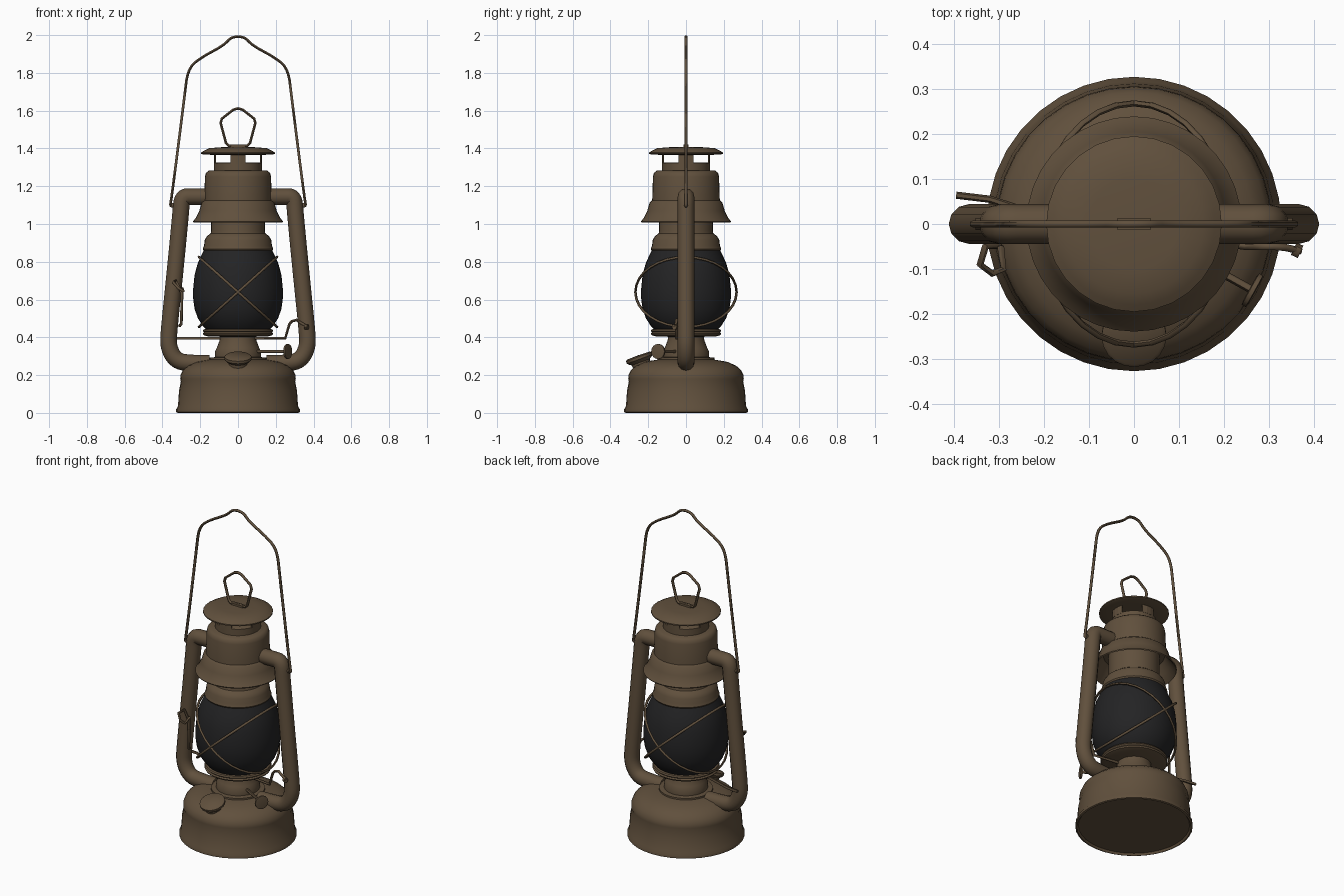
import bpy, bmesh, math
from mathutils import Vector, Matrix


def material(name, rgb):
    m = bpy.data.materials.new(name)
    m.diffuse_color = (*rgb, 1)
    return m


BROWN = material("aged_brown_metal", (0.118, 0.080, 0.046))
DARK = material("dark_glass", (0.017, 0.017, 0.018))


def finish(ob, mat, angle=40):
    ob.data.materials.clear()
    ob.data.materials.append(mat)
    bpy.ops.object.select_all(action='DESELECT')
    ob.select_set(True)
    bpy.context.view_layer.objects.active = ob
    bpy.ops.object.shade_smooth_by_angle(angle=math.radians(angle))
    return ob


def revolve(name, profile, mat=BROWN, steps=36, angle=40):
    """Spin an (r, z) profile around the z axis."""
    bm = bmesh.new()
    vs = [bm.verts.new((r, 0, z)) for r, z in profile]
    es = [bm.edges.new(p) for p in zip(vs, vs[1:])]
    bmesh.ops.spin(bm, geom=vs + es, cent=(0, 0, 0), axis=(0, 0, 1),
                   angle=2 * math.pi, steps=steps)
    bmesh.ops.remove_doubles(bm, verts=bm.verts, dist=1e-4)
    bmesh.ops.recalc_face_normals(bm, faces=bm.faces)
    me = bpy.data.meshes.new(name)
    bm.to_mesh(me)
    bm.free()
    ob = bpy.data.objects.new(name, me)
    bpy.context.collection.objects.link(ob)
    return finish(ob, mat, angle)


def wire(name, pts, radius, closed=False, smooth=True, sides=1):
    """Round rod along control points, turned into a mesh."""
    cu = bpy.data.curves.new(name, 'CURVE')
    cu.dimensions = '3D'
    cu.bevel_depth = radius
    cu.bevel_resolution = sides
    cu.use_fill_caps = True
    sp = cu.splines.new('NURBS' if smooth else 'POLY')
    sp.points.add(len(pts) - 1)
    for p, co in zip(sp.points, pts):
        p.co = (*co, 1)
    sp.use_cyclic_u = closed
    if smooth:
        sp.order_u = 3
        sp.use_endpoint_u = not closed
        sp.resolution_u = 4
    ob = bpy.data.objects.new(name, cu)
    bpy.context.collection.objects.link(ob)
    bpy.ops.object.select_all(action='DESELECT')
    ob.select_set(True)
    bpy.context.view_layer.objects.active = ob
    bpy.ops.object.convert(target='MESH')
    return finish(bpy.context.view_layer.objects.active, BROWN, 60)


def box(name, size, loc, rot_z=0):
    bm = bmesh.new()
    bmesh.ops.create_cube(bm, size=1, matrix=Matrix.Translation(loc)
                          @ Matrix.Rotation(rot_z, 4, 'Z') @ Matrix.Diagonal((*size, 1)))
    me = bpy.data.meshes.new(name)
    bm.to_mesh(me)
    bm.free()
    ob = bpy.data.objects.new(name, me)
    bpy.context.collection.objects.link(ob)
    return finish(ob, BROWN)


# fuel tank and burner
revolve("fuel_tank", [(0, 0.012), (0.31, 0.012), (0.318, 0), (0.327, 0.004), (0.327, 0.02),
                      (0.318, 0.035), (0.312, 0.12), (0.303, 0.165), (0.306, 0.18),
                      (0.304, 0.2), (0.293, 0.225), (0.265, 0.25), (0.22, 0.27),
                      (0.15, 0.282), (0, 0.285)])
revolve("burner", [(0.15, 0.275), (0.15, 0.292), (0.122, 0.295), (0.122, 0.325), (0.112, 0.345),
                   (0.097, 0.385), (0.095, 0.41), (0, 0.41)])
revolve("globe_plate", [(0, 0.4), (0.16, 0.405), (0.183, 0.412), (0.187, 0.42), (0.18, 0.427),
                        (0.187, 0.434), (0.182, 0.442), (0.16, 0.446), (0, 0.446)])

# glass globe
revolve("globe", [(0, 0.435), (0.163, 0.436), (0.186, 0.46), (0.212, 0.5), (0.23, 0.55),
                  (0.238, 0.61), (0.237, 0.66), (0.23, 0.73), (0.214, 0.79),
                  (0.194, 0.835), (0.178, 0.868), (0, 0.868)], DARK)

# collar, hood and vented top
revolve("globe_collar", [(0, 0.86), (0.182, 0.86), (0.187, 0.868), (0.18, 0.885), (0.176, 0.915),
                         (0.165, 0.935), (0.145, 0.95), (0.142, 0.965), (0.142, 1.11), (0, 1.11)])
revolve("chimney_hood", [(0.14, 1.1), (0.17, 1.1), (0.2, 1.05), (0.226, 1.016), (0.236, 1.008),
                         (0.239, 1.014), (0.225, 1.03), (0.205, 1.07), (0.192, 1.115),
                         (0.179, 1.125), (0.175, 1.25), (0.17, 1.27), (0.155, 1.282),
                         (0, 1.284)])
revolve("vent_neck", [(0.128, 1.28), (0.128, 1.322), (0.12, 1.326), (0, 1.326)])
for i in range(4):
    # curved vent post made of three short plates
    for k in (-1, 0, 1):
        a = i * math.pi / 2 + k * math.radians(12)
        box("vent_post", (0.006, 0.028, 0.06),
            (0.125 * math.cos(a), 0.125 * math.sin(a), 1.348), a)
revolve("top_cap", [(0, 1.366), (0.13, 1.366), (0.185, 1.368), (0.195, 1.372), (0.195, 1.379),
                    (0.18, 1.388), (0.155, 1.401), (0.1, 1.406), (0, 1.409)], steps=28)

# cap ring and its bracket
wire("cap_ring", [(-0.03, 0, 1.414), (-0.05, 0, 1.414), (-0.064, 0, 1.43), (-0.092, 0, 1.535),
                  (-0.085, 0, 1.558), (-0.025, 0, 1.605), (0, 0, 1.612), (0.025, 0, 1.605),
                  (0.085, 0, 1.558), (0.092, 0, 1.535), (0.064, 0, 1.43), (0.05, 0, 1.414),
                  (0.03, 0, 1.414)], 0.008, closed=True, smooth=False)
box("ring_bracket", (0.075, 0.024, 0.018), (0, 0, 1.411))

# side tubes
half = [(0.13, 1.145), (0.2, 1.145), (0.245, 1.145), (0.297, 1.145), (0.304, 1.05),
        (0.335, 0.73), (0.365, 0.44), (0.37, 0.35), (0.33, 0.275), (0.25, 0.262), (0.15, 0.262)]
for side, s in (("right", 1), ("left", -1)):
    wire(side + "_tube", [(s * x, 0, z) for x, z in half], 0.044, sides=4)
    # handle pivot
    wire(side + "_handle_pivot", [(s * 0.30, 0, 1.1), (s * 0.352, 0, 1.1)], 0.013, smooth=False)

# carrying handle
bail = [(0.325, 1.105), (0.362, 1.082), (0.353, 1.13), (0.318, 1.4), (0.283, 1.68),
        (0.265, 1.825), (0.19, 1.885), (0.075, 1.945), (0.035, 1.992)]
wire("carrying_handle", [(-x, 0, z) for x, z in bail] + [(x, 0, z) for x, z in reversed(bail)],
     0.008)

# crossed guard wires: two tilted loops round the globe
for s in (1, -1):
    loop = []
    for i in range(32):
        t = 2 * math.pi * i / 32
        loop.append((s * 0.207 * math.cos(t), 0.268 * math.sin(t), 0.64 - 0.185 * math.cos(t)))
    wire("globe_guard_wire", loop, 0.007, closed=True, smooth=False)

# globe lift crossbar
wire("lift_crossbar", [(-0.395, 0.064, 0.395), (-0.32, 0.055, 0.395), (-0.15, 0, 0.395),
                       (0.1, -0.03, 0.395), (0.25, -0.05, 0.395), (0.272, -0.05, 0.47),
                       (0.285, -0.05, 0.485), (0.31, -0.05, 0.492), (0.335, -0.052, 0.475),
                       (0.37, -0.06, 0.455)], 0.008, smooth=False)
wire("crossbar_end", [(0.355, -0.055, 0.455), (0.37, -0.062, 0.455)], 0.015, smooth=False)

# lift lever with finger loop
wire("lift_lever", [(-0.31, -0.03, 0.46), (-0.3, -0.05, 0.47), (-0.296, -0.052, 0.66),
                    (-0.29, -0.1, 0.645), (-0.315, -0.11, 0.66), (-0.342, -0.09, 0.69),
                    (-0.33, -0.05, 0.7), (-0.3, -0.048, 0.64)], 0.008, smooth=False)

# wick shaft and knob
wire("wick_shaft", [(0.07, -0.04, 0.325), (0.265, -0.148, 0.325)], 0.009, smooth=False)
axis = Vector((0.195, -0.108, 0)).normalized()
knob = revolve("wick_knob", [(0, -0.005), (0.03, -0.007), (0.04, -0.005), (0.04, 0.005),
                             (0.03, 0.007), (0, 0.005)], steps=16)
knob.matrix_world = Matrix.Translation((0.263, -0.147, 0.325)) @ \
    axis.to_track_quat('Z', 'Y').to_matrix().to_4x4()

# tilted filler cap
cap = revolve("filler_cap", [(0, -0.07), (0.05, -0.07), (0.05, -0.025), (0.062, -0.018),
                             (0.072, -0.008), (0.072, 0.006), (0.064, 0.012), (0, 0.014)],
              steps=20)
cap.matrix_world = Matrix.Translation((0, -0.248, 0.292)) @ \
    Matrix.Rotation(math.radians(20), 4, 'X')
